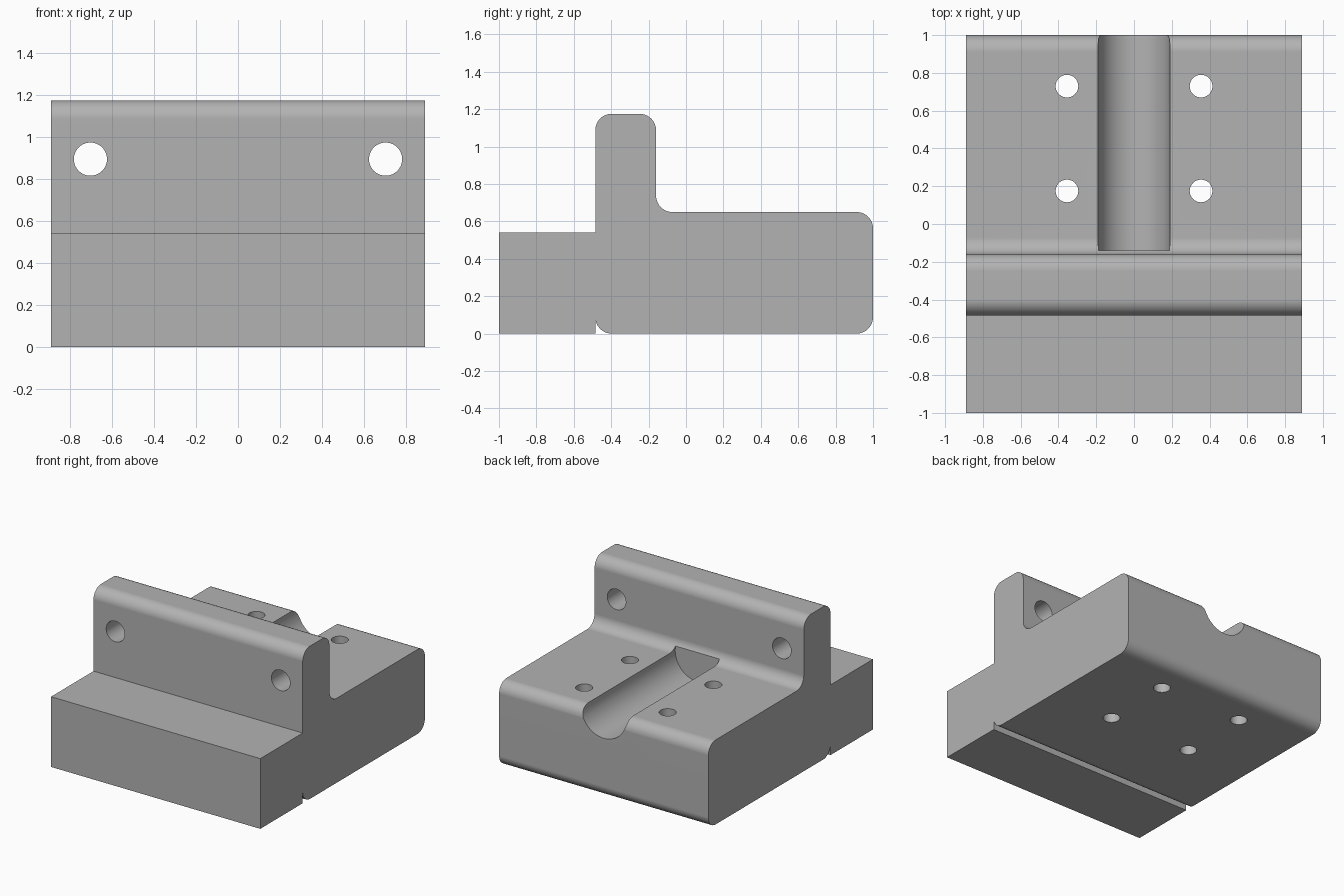
import bpy, bmesh, math
from mathutils import Vector

if "Cube" in bpy.data.objects:
    bpy.data.objects.remove(bpy.data.objects["Cube"])

HALF_WIDTH = 0.89
FILLET = 0.088
STEPS = 12

grey = bpy.data.materials.new("plain grey")
grey.use_nodes = True
colour = (0.45, 0.45, 0.45, 1)
grey.diffuse_color = colour
grey.node_tree.nodes["Principled BSDF"].inputs["Base Color"].default_value = colour


def arc(y, z, start, end):
    """Fillet points around a centre, angles in degrees."""
    return [(y + FILLET * math.cos(a), z + FILLET * math.sin(a))
            for a in (math.radians(start + (end - start) * i / STEPS)
                      for i in range(STEPS + 1))]


def extrude_profile(name, points):
    bm = bmesh.new()
    face = bm.faces.new([bm.verts.new((-HALF_WIDTH, y, z)) for y, z in points])
    geom = bmesh.ops.extrude_face_region(bm, geom=[face])["geom"]
    bmesh.ops.translate(bm, vec=(2 * HALF_WIDTH, 0, 0),
                        verts=[v for v in geom if isinstance(v, bmesh.types.BMVert)])
    bmesh.ops.recalc_face_normals(bm, faces=bm.faces)
    mesh = bpy.data.meshes.new(name)
    bm.to_mesh(mesh)
    bm.free()
    obj = bpy.data.objects.new(name, mesh)
    bpy.context.collection.objects.link(obj)
    mesh.materials.append(grey)
    return obj


def drill(target, start, end, radius, sides=48):
    """Cut a round bore running from start to end."""
    a, b = Vector(start), Vector(end)
    bpy.ops.mesh.primitive_cylinder_add(
        vertices=sides, radius=radius, depth=(b - a).length, location=(a + b) / 2,
        rotation=(b - a).to_track_quat('Z', 'Y').to_euler())
    cutter = bpy.context.object
    cutter.name = "bore_cutter"
    cutter.hide_render = True
    cutter.data.materials.append(grey)
    mod = target.modifiers.new("bore", 'BOOLEAN')
    mod.operation = 'DIFFERENCE'
    mod.solver = 'EXACT'
    mod.object = cutter
    bpy.context.view_layer.objects.active = target
    bpy.ops.object.modifier_apply(modifier=mod.name)
    bpy.data.objects.remove(cutter)


# Side profile: front step, tall rib, rounded bed and the relief notch below
rib_front, rib_back, rib_top, bed_top, r = -0.485, -0.16, 1.175, 0.65, FILLET
profile = [(-1, 0), (-1, 0.54), (rib_front, 0.54)]
profile += arc(rib_front + r, rib_top - r, 180, 90)
profile += arc(rib_back - r, rib_top - r, 90, 0)
profile += arc(rib_back + r, bed_top + r, 180, 270)
profile += arc(1 - r, bed_top - r, 90, 0)
profile += arc(1 - r, r, 0, -90)
profile += arc(rib_front + r, r, 270, 180)
profile += [(rib_front, 0)]
block = extrude_profile("mounting_block", profile)

# Half-round trough along the bed
drill(block, (0, -0.14, 0.648), (0, 1.2, 0.648), 0.19, 64)

# Rib holes and bed holes
for side in (-1, 1):
    drill(block, (side * 0.703, -0.7, 0.895), (side * 0.703, 0.1, 0.895), 0.079)
    for y in (0.175, 0.73):
        drill(block, (side * 0.355, y, -0.2), (side * 0.355, y, 0.9), 0.06)

# Smooth fillets and bores with crisp edges
bpy.ops.object.select_all(action='DESELECT')
block.select_set(True)
bpy.context.view_layer.objects.active = block
bpy.ops.object.shade_smooth_by_angle(angle=math.radians(30))
weighted = block.modifiers.new("even_flats", 'WEIGHTED_NORMAL')
weighted.keep_sharp = True
